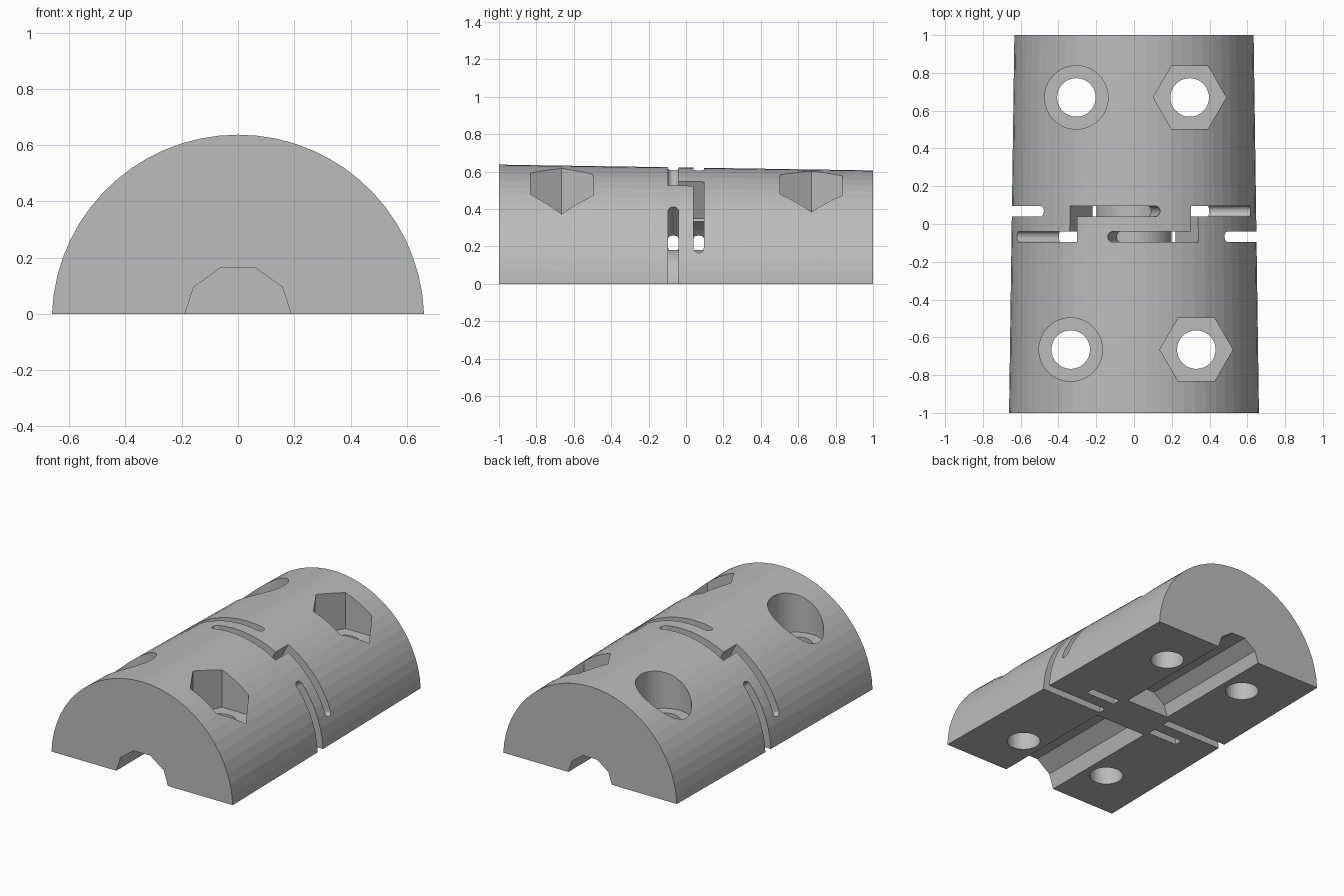
import bpy, bmesh
from math import sin, cos, pi, radians, sqrt, asin

cube = bpy.data.objects.get("Cube")
if cube:
    bpy.data.objects.remove(cube, do_unlink=True)

grey = bpy.data.materials.new("plain_grey")
grey.use_nodes = True
colour = (0.5, 0.5, 0.5, 1)
grey.diffuse_color = colour
grey.node_tree.nodes["Principled BSDF"].inputs["Base Color"].default_value = colour

AXIS = -0.02      # height of the shaft axis
HALF = 0.0275     # half width of a flexure slot
ROW = 0.0675      # offset of the slot rows from the middle


def loft(name, ring_a, ring_b):
    """Closed solid between two matching loops of points."""
    bm = bmesh.new()
    a = [bm.verts.new(p) for p in ring_a]
    b = [bm.verts.new(p) for p in ring_b]
    bm.faces.new(a)
    bm.faces.new(b[::-1])
    for i in range(len(a)):
        j = (i + 1) % len(a)
        bm.faces.new((a[i], b[i], b[j], a[j]))
    bmesh.ops.recalc_face_normals(bm, faces=bm.faces)
    mesh = bpy.data.meshes.new(name)
    bm.to_mesh(mesh)
    bm.free()
    obj = bpy.data.objects.new(name, mesh)
    bpy.context.collection.objects.link(obj)
    mesh.materials.append(grey)
    return obj


def arc(r, a0, a1, n, y, zc=AXIS):
    steps = [a0 + (a1 - a0) * i / n for i in range(n + 1)]
    return [(r * cos(t), y, zc + r * sin(t)) for t in steps]


def cut(cutter):
    mod = body.modifiers.new("cut", 'BOOLEAN')
    mod.operation = 'DIFFERENCE'
    mod.solver = 'EXACT'
    mod.object = cutter
    bpy.context.view_layer.objects.active = body
    bpy.ops.object.modifier_apply(modifier=mod.name)
    bpy.data.objects.remove(cutter, do_unlink=True)


def half_disc(r, zc, y):
    start = asin(-zc / r)
    return arc(r, start, pi - start, 30, y, zc)


def post(x, y, r, sides, z0, z1):
    ring = [(x + r * cos(2 * pi * i / sides), y + r * sin(2 * pi * i / sides))
            for i in range(sides)]
    cut(loft("post_cutter", [(*p, z0) for p in ring], [(*p, z1) for p in ring]))


def slot(a0, a1, side, round_start, round_end):
    """Radial slot along the circumference with optional rounded ends."""
    a0, a1 = radians(a0), radians(a1)
    cap = HALF / 0.64
    ease = [cap * (1 - cos(pi / 2 * i / 6)) for i in range(7)]
    stations = [a0 + e for e in ease] if round_start else [a0]
    stations += [a0 + cap + (a1 - a0 - 2 * cap) * i / 12 for i in range(1, 12)]
    stations += [a1 - e for e in reversed(ease)] if round_end else [a1]

    def width(t):
        d = cap
        if round_start:
            d = min(d, t - a0)
        if round_end:
            d = min(d, a1 - t)
        return HALF * sqrt(max(0, 1 - (1 - d / cap) ** 2))

    loop = [(t, -ROW - width(t)) for t in stations]
    loop += [(t, -ROW + width(t)) for t in reversed(stations) if width(t) > 1e-5]
    shell(loop, side)


def shell(loop, side):
    """Radial cutter from (angle, y) points; side -1 turns it half a turn."""
    rings = [[(side * r * cos(t), side * y, AXIS + r * sin(t)) for t, y in loop]
             for r in (0.41, 0.75)]
    cut(loft("slot_cutter", *rings))


# Tapered half-round body
body = loft("half_coupling_body", half_disc(0.662, -0.025, -1), half_disc(0.634, -0.028, 1))

# Ten-sided shaft bores, one from each end
for r, y0, y1 in ((0.195, -1.1, -0.13), (0.165, 1.1, 0.13)):
    cut(loft("bore_cutter", *[arc(r, 0, 1.8 * pi, 9, y) for y in (y0, y1)]))

# Screw holes with round counterbores and hexagonal nut pockets
for x, y, r, sides in ((-0.335, -0.665, 0.168, 48), (-0.305, 0.67, 0.168, 48),
                       (0.33, -0.665, 0.193, 6), (0.295, 0.67, 0.193, 6)):
    post(x, y, r, sides, 0.34, 1)
    post(x, y, 0.102, 40, -0.2, 0.5)

# Flexure: ring cavities around the hub, then slots joined by short links
for side in (-1, 1):
    y0, y1 = (side * (ROW - HALF), side * (ROW + HALF))
    rings = [arc(0.415, -0.3, pi + 0.3, 40, y) + arc(0.2, pi + 0.3, -0.3, 30, y)
             for y in (y0, y1)]
    cut(loft("cavity_cutter", *rings))
for side in (1, -1):
    slot(-15, 42, side, False, True)
    slot(118, 163.3, side, False, True)
    slot(58, 102.5, side, False, True)
    a, b, y = radians(58), radians(62), ROW + HALF
    shell([(a, -y), (b, -y), (b, y), (a, y)], side)
